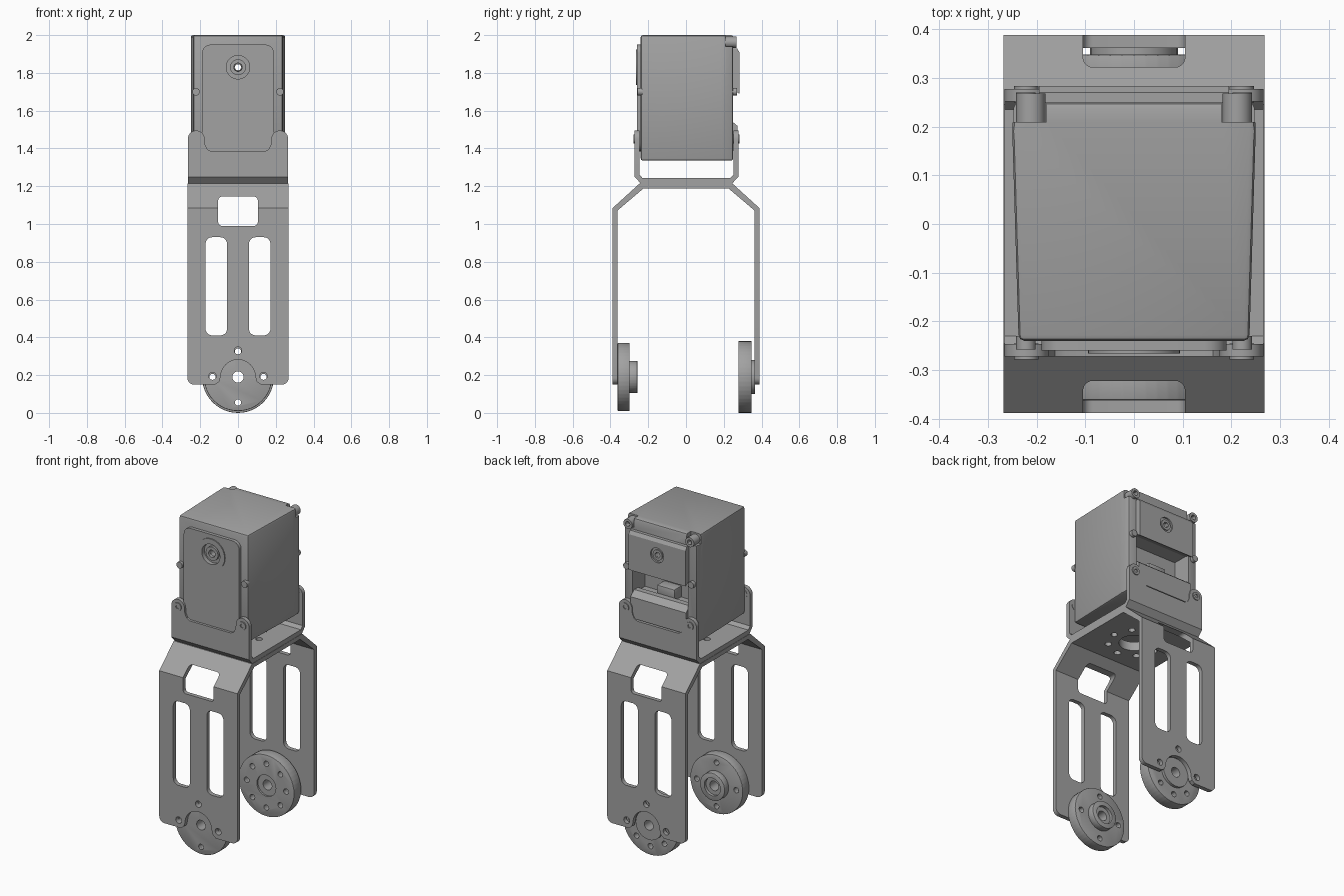
import bpy, bmesh
from math import sin, cos, pi, radians
from mathutils import Vector

if "Cube" in bpy.data.objects:
    bpy.data.objects.remove(bpy.data.objects["Cube"])

grey = bpy.data.materials.new("plain grey")
grey.use_nodes = True
GREY = (0.36, 0.36, 0.36, 1)
grey.diffuse_color = GREY
grey.node_tree.nodes["Principled BSDF"].inputs["Base Color"].default_value = GREY


def prism(name, pts, axis, lo, hi, bevel=0):
    """Extrude a 2D outline along an axis from lo to hi."""
    place = {"x": lambda a, b, d: (d, a, b),
             "y": lambda a, b, d: (a, d, b),
             "z": lambda a, b, d: (a, b, d)}[axis]
    bm = bmesh.new()
    face = bm.faces.new([bm.verts.new(place(a, b, lo)) for a, b in pts])
    top = bmesh.ops.extrude_face_region(bm, geom=[face])["geom"]
    bmesh.ops.translate(bm, verts=[v for v in top if isinstance(v, bmesh.types.BMVert)],
                        vec=Vector(place(0, 0, hi - lo)))
    bmesh.ops.recalc_face_normals(bm, faces=bm.faces)
    if bevel:
        bmesh.ops.bevel(bm, geom=bm.edges[:], offset=bevel, segments=2,
                        affect="EDGES", profile=0.5)
    mesh = bpy.data.meshes.new(name)
    bm.to_mesh(mesh)
    bm.free()
    mesh.materials.append(grey)
    ob = bpy.data.objects.new(name, mesh)
    bpy.context.collection.objects.link(ob)
    return ob


def arc(cx, cz, r, start, end, n=8):
    steps = [radians(start + (end - start) * i / n) for i in range(n + 1)]
    return [(cx + r * cos(t), cz + r * sin(t)) for t in steps]


def circle(cx, cz, r, n=32):
    return arc(cx, cz, r, 0, 360, n)[:-1]


def rect(x0, x1, z0, z1, r=0):
    if not r:
        return [(x0, z0), (x1, z0), (x1, z1), (x0, z1)]
    return (arc(x1 - r, z1 - r, r, 0, 90, 5) + arc(x0 + r, z1 - r, r, 90, 180, 5)
            + arc(x0 + r, z0 + r, r, 180, 270, 5) + arc(x1 - r, z0 + r, r, 270, 360, 5))


def mirrored(half):
    """Close an outline drawn on its + side by mirroring the first coordinate."""
    return half + [(-a, b) for a, b in reversed(half)]


def carve(ob, cutters, operation="DIFFERENCE"):
    bpy.context.view_layer.objects.active = ob
    for c in cutters:
        c.hide_render = True
        mod = ob.modifiers.new("cut", "BOOLEAN")
        mod.operation, mod.object, mod.solver = operation, c, "EXACT"
        bpy.ops.object.modifier_apply(modifier=mod.name)
        bpy.data.objects.remove(c)


def cut_y(pts, lo=-0.6, hi=0.6):
    return prism("cutter", pts, "y", lo, hi)


HUB = 0.19    # height of the lower axle
AXLE = 1.83   # height of the motor axle

# Lower bracket: bent strap trimmed to its front outline
outer = [(0.388, 0.1), (0.388, 1.085), (0.245, 1.215)]
inner = [(0.225, 1.188), (0.362, 1.072), (0.362, 0.1)]
strap = outer + [(-a, b) for a, b in reversed(outer)] \
    + [(-a, b) for a, b in reversed(inner)] + inner
lower = prism("lower_bracket", strap, "x", -0.268, 0.268)
half = arc(0, HUB, 0.092, 90, 0, 10) + [(0.1, 0.165), (0.12, 0.15)] \
    + arc(0.233, 0.185, 0.035, 270, 360, 5) + [(0.268, 1.3)]
carve(lower, [cut_y(mirrored(half[1:]) + [half[0]])], "INTERSECT")
cuts = [cut_y(rect(-0.105, 0.105, 0.99, 1.145, 0.02))]
for s in (-1, 1):
    cuts.append(cut_y(rect(s * 0.115 - 0.057, s * 0.115 + 0.057, 0.41, 0.93, 0.035)))
    cuts.append(cut_y(circle(s * 0.135, HUB + 0.005, 0.02, 16)))
cuts.append(cut_y(circle(0, HUB + 0.14, 0.02, 16)))
carve(lower, cuts)

# Upper bracket: U-shaped cradle with rounded screw ears
cradle = [(-0.24, 1.215), (0.245, 1.215), (0.277, 1.25), (0.277, 1.6), (0.252, 1.6),
          (0.252, 1.262), (0.235, 1.243), (-0.23, 1.243), (-0.247, 1.262),
          (-0.247, 1.6), (-0.272, 1.6), (-0.272, 1.25)]
upper = prism("upper_bracket", cradle, "x", -0.266, 0.266)
half = [(0.266, 1.2)] + arc(0.221, 1.45, 0.045, 0, 180, 12) \
    + [(0.174, 1.42), (0.162, 1.395), (0.14, 1.383)]
carve(upper, [cut_y(mirrored(half))], "INTERSECT")

# Mounting holes through both stacked bracket floors
for ob in (lower, upper):
    cuts = [prism("cutter", circle(0, 0, 0.085), "z", 1.1, 1.3)]
    for i in range(8):
        a = i * pi / 4
        cuts.append(prism("cutter", circle(0.145 * cos(a), 0.145 * sin(a), 0.02, 12),
                          "z", 1.1, 1.3))
    carve(ob, cuts)

# Ear screws
for side, y in (("front", -0.278), ("back", 0.25)):
    for s, label in ((-1, "right"), (1, "left")):
        screw = prism(f"{side}_{label}_ear_screw", circle(s * 0.221, 1.45, 0.025, 20),
                      "y", y, y + 0.033)
        face = y if y < 0 else y + 0.033
        carve(screw, [cut_y(circle(s * 0.221, 1.45, 0.012, 6), face - 0.012, face + 0.012)])


def horn(name, y0, y1, radius, holes):
    disc = prism(name, circle(0, HUB, radius, 48), "y", y0, y1, 0.004)
    cuts = [cut_y(circle(0, HUB, 0.03))]
    for i in range(holes):
        a = 2 * pi * i / holes
        cuts.append(cut_y(circle(0.135 * cos(a), HUB + 0.135 * sin(a), 0.017, 12)))
    carve(disc, cuts)
    return disc


# Round horns on the inside of the legs
horn("front_horn", -0.362, -0.298, 0.18, 4)
hub = prism("front_horn_hub", circle(0, HUB, 0.085), "y", -0.3, -0.257, 0.004)
carve(hub, [cut_y(circle(0, HUB, 0.055), -0.275, -0.2), cut_y(circle(0, HUB, 0.03))])
back = horn("back_horn", 0.277, 0.348, 0.19, 8)
carve(back, [cut_y(circle(0, HUB, 0.065), 0.2, 0.288)])
spacer = prism("back_horn_spacer", circle(0, HUB, 0.09), "y", 0.346, 0.364)
carve(spacer, [cut_y(circle(0, HUB, 0.03))])

# Motor case, slightly wider towards the back
body = prism("motor_case", mirrored([(0.237, -0.24), (0.25, 0.19), (0.247, 0.25)]),
             "z", 1.335, 2.0, 0.012)
cuts = [cut_y(rect(-0.19, 0.19, 1.53, 1.72), 0.13, 0.4), cut_y(circle(0, AXLE, 0.02, 16))]
for s in (-1, 1):
    xs = sorted((s * 0.18, s * 0.3))
    cuts.append(prism("cutter", rect(*xs, 0.21, 0.3), "z", 1.94, 2.1))
carve(body, cuts)

# Front cover with axle ring
cover = prism("front_cover", rect(-0.19, 0.19, 1.385, 1.95, 0.045), "y", -0.26, -0.235)
carve(cover, [cut_y(circle(0, AXLE, 0.062))])
ring = prism("axle_ring", circle(0, AXLE, 0.095), "y", -0.266, -0.24)
carve(ring, [cut_y(circle(0, AXLE, 0.062))])
bush = prism("axle_bush", circle(0, AXLE, 0.042), "y", -0.256, -0.235)
carve(bush, [cut_y(circle(0, AXLE, 0.022))])

# Back blocks with sloped edges around the connector opening
upper_block = [(0.12, 1.745), (0.24, 1.715), (0.283, 1.69), (0.283, 1.91),
               (0.27, 1.93), (0.24, 1.93), (0.24, 1.76), (0.12, 1.76)]
block = prism("back_upper_block", upper_block, "x", -0.195, 0.195)
carve(block, [cut_y(circle(0, AXLE, 0.045), 0.273, 0.4), cut_y(circle(0, AXLE, 0.02, 16))])
bush = prism("back_axle_bush", circle(0, AXLE, 0.032), "y", 0.26, 0.28)
carve(bush, [cut_y(circle(0, AXLE, 0.018, 6))])
lower_block = [(0.2, 1.39), (0.272, 1.39), (0.272, 1.52), (0.235, 1.55), (0.2, 1.55)]
prism("back_lower_block", lower_block, "x", -0.19, 0.19)
prism("connector", rect(-0.06, 0.06, 1.53, 1.6), "y", 0.12, 0.2, 0.005)

# Small case screws
for s, label in ((-1, "right"), (1, "left")):
    prism(f"front_{label}_case_screw", circle(s * 0.222, 1.7, 0.02, 16), "y", -0.258, -0.23)
    prism(f"back_{label}_case_screw", circle(s * 0.222, 1.7, 0.02, 16), "y", 0.24, 0.27)
    boss = prism(f"{label}_corner_boss", circle(s * 0.212, 1.962, 0.03, 20), "y", 0.2, 0.268)
    carve(boss, [cut_y(circle(s * 0.212, 1.962, 0.015, 12), 0.24, 0.3)])

# Smooth the round walls, keep the folds crisp
bpy.ops.object.select_all(action="DESELECT")
for ob in bpy.context.collection.objects:
    if ob.type == "MESH":
        ob.select_set(True)
        bpy.context.view_layer.objects.active = ob
bpy.ops.object.shade_smooth_by_angle(angle=radians(30))
